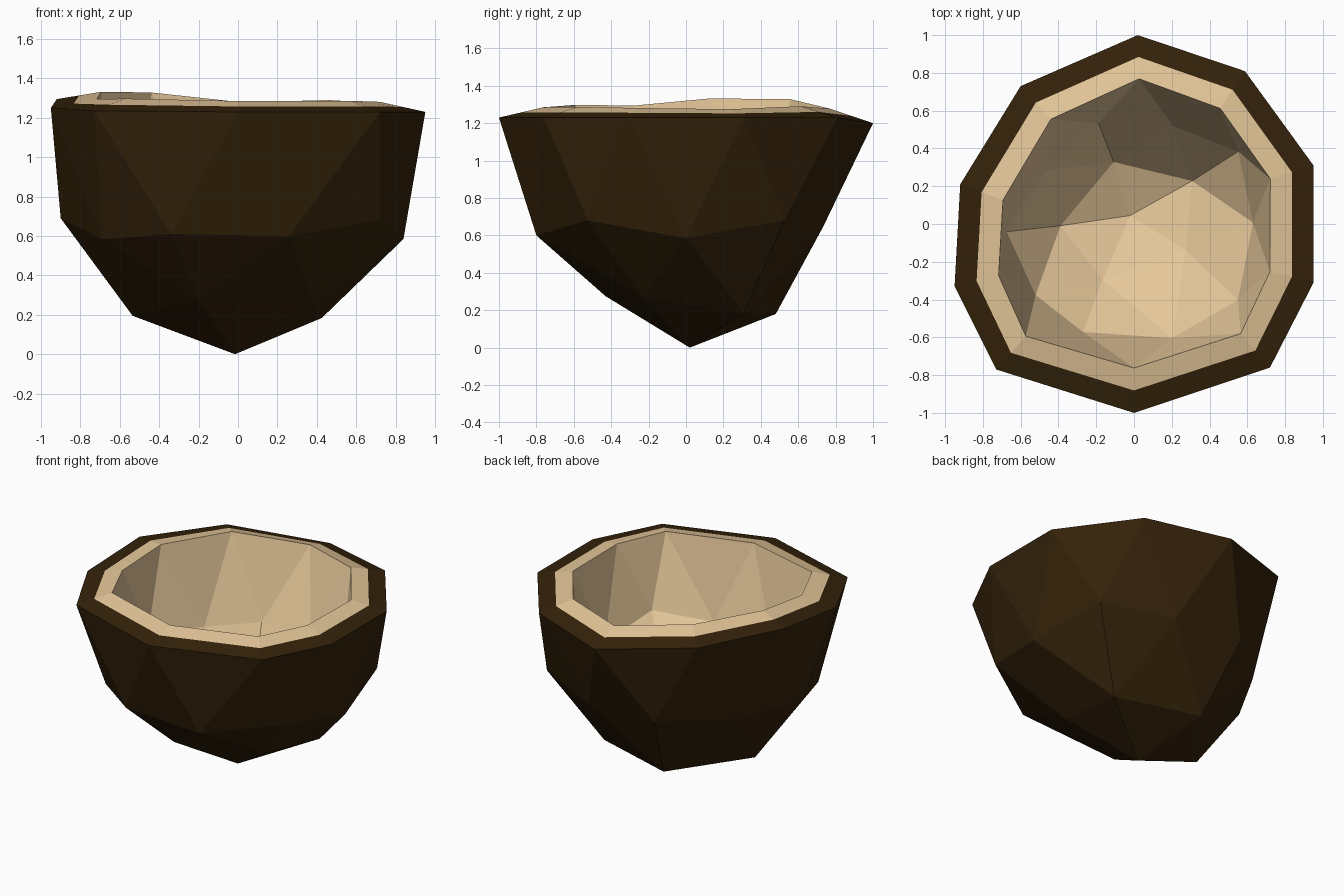
import bpy, bmesh
from mathutils import Vector

if "Cube" in bpy.data.objects:
    bpy.data.objects.remove(bpy.data.objects["Cube"])

H = 1.23      # rim height
T = 0.122     # thickness of each layer

# irregular spots: nearest vertex is pulled to each point
NUDGES = [(0.02, 1.0, 1.20), (-0.60, 0.73, 1.27), (-0.92, 0.21, 1.295),
          (-0.95, -0.33, 1.25), (-0.73, -0.77, 1.235), (0.72, -0.76, 1.23),
          (-0.20, -0.43, 0.275), (-0.16, 0.48, 0.18), (0.38, -0.23, 0.27),
          (-0.535, -0.01, 0.195), (-0.64, 0.42, 0.65), (-0.90, -0.02, 0.69),
          (0.26, -0.80, 0.60), (0.84, 0.0, 0.585), (0.26, 0.73, 0.64),
          (-0.27, 0.74, 0.66), (-0.34, -0.77, 0.61), (-0.015, 0.02, 0.0)]


def bowl_layer(name, inset, rim, color):
    # lower half of a low-poly sphere, stretched and roughened
    bm = bmesh.new()
    bmesh.ops.create_icosphere(bm, subdivisions=2, radius=1)
    top = [v for v in bm.verts if v.co.z > 0.01]
    bmesh.ops.delete(bm, geom=top, context='VERTS')
    for v in bm.verts:
        v.co.z = (v.co.z + 1) * H
    for p in map(Vector, NUDGES):
        min(bm.verts, key=lambda v: (v.co - p).length).co = p
    bm.normal_update()
    normals = [v.normal.copy() for v in bm.verts]

    # rim strip, from the wall inward (husk) or outward (flesh)
    edges = [e for e in bm.edges if e.is_boundary]
    rim_normal = {v.co.copy().freeze(): v.normal.copy()
                  for e in edges for v in e.verts}
    wall = list(bm.verts)
    ring = [g for g in bmesh.ops.extrude_edge_only(bm, edges=edges)["geom"]
            if isinstance(g, bmesh.types.BMVert)]
    for v in ring:
        v.co -= rim_normal[v.co.copy().freeze()] * (inset + rim)
    for v, n in zip(wall, normals):
        v.co -= n * inset
    if inset:
        bmesh.ops.reverse_faces(bm, faces=bm.faces[:])

    me = bpy.data.meshes.new(name)
    bm.to_mesh(me)
    bm.free()
    mat = bpy.data.materials.new(name + "_color")
    mat.diffuse_color = (*color, 1)
    mat.use_nodes = True
    mat.node_tree.nodes["Principled BSDF"].inputs["Base Color"].default_value = mat.diffuse_color
    me.materials.append(mat)
    ob = bpy.data.objects.new(name, me)
    bpy.context.collection.objects.link(ob)


# brown outer wall and rim, then pale inner wall and rim
bowl_layer("husk", 0, T, (0.034, 0.016, 0.003))
bowl_layer("flesh", 2 * T, -T, (0.78, 0.57, 0.32))
